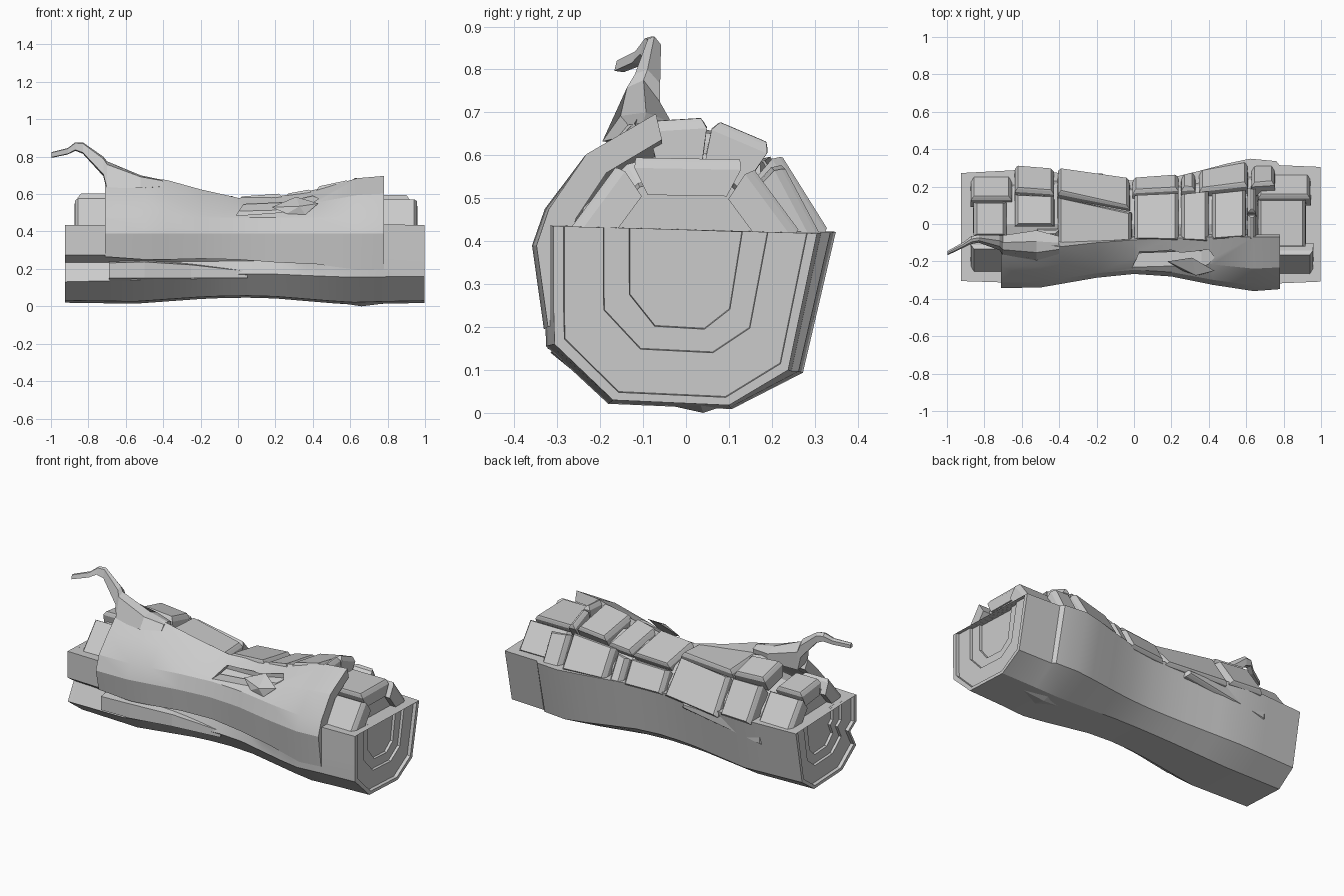
import bpy, bmesh, math


def mesh_object(name, verts, faces):
    me = bpy.data.meshes.new(name)
    me.from_pydata(verts, [], faces)
    bm = bmesh.new()
    bm.from_mesh(me)
    bmesh.ops.recalc_face_normals(bm, faces=bm.faces)
    bm.to_mesh(me)
    bm.free()
    ob = bpy.data.objects.new(name, me)
    bpy.context.collection.objects.link(ob)
    return ob


def loft(name, rings):
    """Skin a list of closed rings and cap both ends."""
    n = len(rings[0])
    verts = [p for r in rings for p in r]
    faces = [(k * n + i, k * n + (i + 1) % n, (k + 1) * n + (i + 1) % n, (k + 1) * n + i)
             for k in range(len(rings) - 1) for i in range(n)]
    faces += [tuple(range(n)), tuple(range(len(verts) - n, len(verts)))]
    return mesh_object(name, verts, faces)


def smooth(ob, deg):
    bpy.ops.object.select_all(action='DESELECT')
    ob.select_set(True)
    bpy.context.view_layer.objects.active = ob
    bpy.ops.object.shade_smooth_by_angle(angle=math.radians(deg))


def interp(x, table):
    for (a, u), (b, v) in zip(table, table[1:]):
        if x <= b:
            return u + (v - u) * max(0, x - a) / (b - a)
    return table[-1][1]


def girth(x):
    return interp(x, [(-0.93, 0.99), (-0.55, 1.03), (-0.2, 0.85), (0, 0.79), (0.2, 0.83),
                      (0.6, 1.07), (0.78, 1.03), (1, 1.0)])


# Lower log: waisted trough with a split along the front that fades to the right
def log_ring(x):
    s = girth(x)
    sz = 0.5 + 0.5 * s
    notch = interp(x, [(-0.93, 0.06), (0, 0.03), (0.6, 0), (1, 0)])
    low = interp(x, [(-0.93, 0.13), (0, 0.16), (1, 0.16)])
    back = interp(x, [(-0.93, 0.275), (-0.5, 0.285), (0.1, 0.29), (0.6, 0.328),
                      (0.76, 0.325), (0.775, 0.305), (1, 0.305)])
    pts = [(-0.308, 0.435), (-0.308, 0.275), (-0.308 + notch, 0.235), (-0.306, low),
           (-0.17, 0.03), (0.1, 0.018), (back * 0.78, 0.10), (back, 0.418)]
    return [(x, y * s, 0.3 + (z - 0.3) * sz) for y, z in pts]


def shrink(ring, k, kz, dx):
    return [(x + dx, y * k, 0.425 + (z - 0.425) * kz) for x, y, z in ring]


# Stepped growth rings sunk into each end face
ENDS = [(0.925, 0.955, 0), (0.92, 0.95, 0.02), (0.625, 0.70, 0.02), (0.62, 0.695, 0.035),
        (0.43, 0.565, 0.035), (0.425, 0.56, 0.05)]
left, right = log_ring(-0.925), log_ring(0.997)
rings = [shrink(left, k, kz, d) for k, kz, d in reversed(ENDS)] + [left]
rings += [log_ring(x) for x in (-0.7, -0.55, -0.4, -0.2, -0.08, 0.05, 0.2, 0.35, 0.5,
                                0.62, 0.76, 0.778)]
rings += [right] + [shrink(right, k, kz, -d) for k, kz, d in ENDS]
smooth(loft("lower_log", rings), 18)


# Tiles and core follow a polar surface around the log axis
def polar(x, deg, r):
    a = math.radians(deg)
    return (x, r * math.cos(a), 0.34 + r * math.sin(a))


def radius(x):
    if x < -0.65:
        return 0.268
    return 0.32 * girth(x) if x < 0.655 else 0.28


core = [[polar(x, i * 30, 0.25 * girth(x) * k) for i in range(12)]
        for x, k in ((-0.84, 0.85), (-0.65, 0.9), (-0.45, 1.04), (-0.2, 1.04), (0, 1.04),
                     (0.2, 1.04), (0.45, 1.04), (0.64, 1.04), (0.66, 0.85), (0.91, 0.85))]
loft("inner_core", core)


def tile(name, x0, x1, a0, a1, b0, b1, lift=0.0):
    """Chamfered slab; angles a0..a1 at x0 and b0..b1 at x1."""
    mid = (x0 + x1) / 2
    rings = []
    for inset, drop in ((0, 0.09), (0.003, 0.02), (0.014, 0.006), (0.02, 0.0)):
        deg = inset * 170
        ring = []
        for x, a, sg in ((x0 + inset, a0, 1), (x1 - inset, b0, 1),
                         (x1 - inset, b1, -1), (x0 + inset, a1, -1)):
            r = radius(mid) if abs(mid) > 0.65 else radius(x)
            ring.append(polar(x, a + sg * deg, r + lift - drop))
        rings.append(ring)
    return loft(name, rings)


TILES = [
    # end blocks
    (-0.875, -0.65, 14, 59, 14, 59), (-0.86, -0.68, 62, 105, 62, 105),
    (-0.875, -0.69, 116, 164, 116, 164),
    (0.66, 0.945, 15, 58, 15, 58), (0.66, 0.92, 60, 118, 60, 118), (0.70, 0.96, 122, 165, 122, 165),
    # back row
    (-0.64, -0.425, 12, 56, 12, 57), (-0.41, -0.02, 8, 57, 12, 70), (-0.01, 0.24, 12, 47, 12, 47),
    (0.25, 0.33, 12, 46, 12, 48), (0.345, 0.61, 12, 52, 12, 52),
    # crown row
    (-0.64, -0.425, 59, 93, 59, 93), (-0.52, -0.40, 96, 122, 96, 122),
    (-0.41, -0.01, 60, 114, 74, 112), (0.0, 0.24, 50, 110, 50, 110),
    (0.25, 0.40, 51, 110, 51, 110), (0.415, 0.60, 55, 107, 55, 104),
]
for i, t in enumerate(TILES):
    tile("tile_%02d" % i, *t, lift=0.004 * (i % 3 - 1))

# Raised rim behind the right-hand tiles and a bark wedge low on the left back
tile("right_rim", 0.605, 0.655, 54, 80, 54, 80, 0.006)
tile("right_rim_front", 0.605, 0.655, 81, 106, 81, 106, 0.008)
tile("back_rim", 0.625, 0.755, 8, 50, 8, 48, 0.045)
tile("back_wedge", -0.70, -0.15, -14, 12, 4, 14, 0.004)


# Bark shell wrapped over the front
def shell_ring(x, ytop, ztop, zbot):
    s = girth(x)
    outer = [(ytop, ztop), (-0.225 * s, 0.42 + 0.66 * (ztop - 0.42)), (-0.31 * s, 0.475),
             (-0.338 * s, 0.39), (-0.312 * s, zbot)]
    inner = [(y * 0.8, 0.36 + (z - 0.36) * 0.82) for y, z in reversed(outer)]
    return [(x, y, z) for y, z in outer + inner]


shell = loft("bark_shell", [shell_ring(*r) for r in (
    (-0.71, -0.15, 0.65, 0.265), (-0.5, -0.11, 0.69, 0.25), (-0.38, -0.12, 0.675, 0.25),
    (-0.2, -0.10, 0.625, 0.255), (0, -0.085, 0.58, 0.25), (0.2, -0.075, 0.585, 0.235),
    (0.42, -0.07, 0.625, 0.225), (0.64, -0.07, 0.685, 0.195), (0.78, -0.07, 0.697, 0.2))])


def front_prism(name, outline, y0, y1):
    return loft(name, [[(x, y, z) for x, z in outline] for y in (y0, y1)])


# Slanted opening in the shell, with a faceted knot inside
cutter = front_prism("opening_cutter", [(-0.01, 0.485), (0.03, 0.545), (0.25, 0.555),
                     (0.40, 0.59), (0.43, 0.575), (0.36, 0.525), (0.2, 0.50)], -0.6, -0.12)
cutter.hide_render = True
mod = shell.modifiers.new("opening", 'BOOLEAN')
mod.object = cutter
mod.solver = 'EXACT'
bpy.context.view_layer.objects.active = shell
bpy.ops.object.modifier_apply(modifier=mod.name)
bpy.data.objects.remove(cutter)
smooth(shell, 18)

mesh_object("knot", [(0.18, -0.2, 0.53), (0.31, -0.18, 0.585), (0.43, -0.25, 0.55),
                     (0.36, -0.27, 0.49), (0.26, -0.25, 0.495), (0.33, -0.275, 0.535)],
            [(i, (i + 1) % 5, 5) for i in range(5)] + [(4, 3, 2, 1, 0)])

# Bark flare filling the split on the lower left front
rings = []
for x, k in ((-0.69, 0.9), (-0.5, 1), (-0.25, 0.7), (0.05, 0.05)):
    s = girth(x)
    h = 0.065 * k
    rings.append([(x, -0.24 * s, 0.185 + h), (x, -(0.295 + 0.025 * k) * s, 0.185 + h * 0.8),
                  (x, -(0.3 + 0.02 * k) * s, 0.15), (x, -0.24 * s, 0.185 - h * 1.2)])
loft("left_flare", rings)

# Root lump under the right side
mesh_object("bottom_lump", [(0.4, 0.0, 0.04), (0.66, -0.05, 0.02), (0.9, 0.03, 0.03),
                            (0.66, 0.1, 0.02), (0.66, 0.04, 0.0)],
            [(i, (i + 1) % 4, 4) for i in range(4)] + [(3, 2, 1, 0)])

# Broken branch: tapered rings from the shell up to a bent twig
BRANCH = [(-0.40, -0.11, 0.655, 0.05, 0.02), (-0.52, -0.11, 0.66, 0.085, 0.04),
          (-0.70, -0.11, 0.69, 0.055, 0.085), (-0.72, -0.098, 0.745, 0.042, 0.055),
          (-0.83, -0.078, 0.845, 0.022, 0.032), (-0.87, -0.085, 0.853, 0.022, 0.024),
          (-0.91, -0.11, 0.828, 0.016, 0.018), (-0.997, -0.155, 0.808, 0.012, 0.016)]
loft("branch", [[(x, y + w * c, z + h * d) for c, d in
                 ((-1, -0.7), (-0.5, 0.8), (0.2, 1), (0.9, 0.4), (0.8, -0.9))]
                for x, y, z, w, h in BRANCH])
